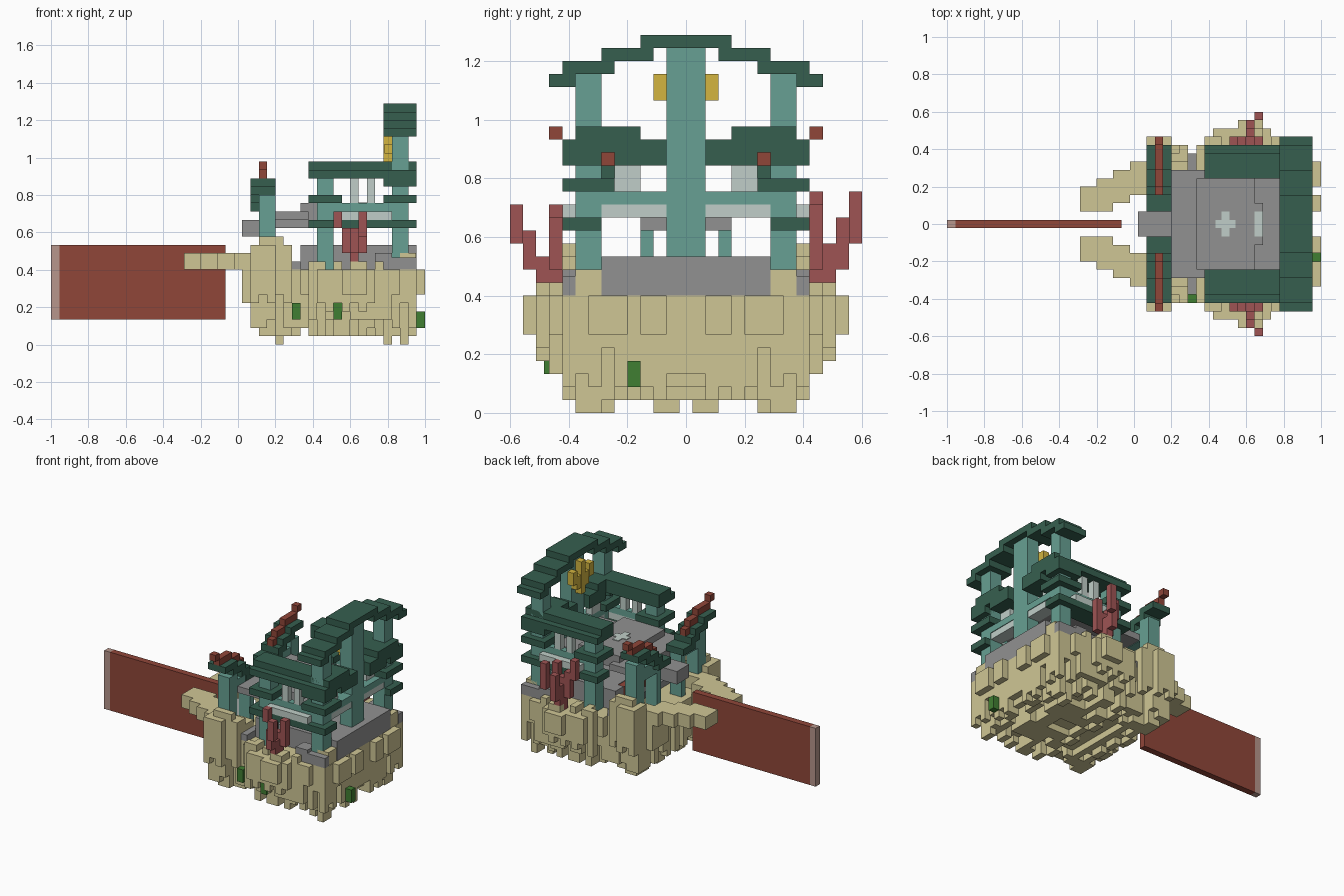
import bpy, bmesh, random
from mathutils import Vector

random.seed(7)
UNIT = 2 / 45          # edge of one building block

if "Cube" in bpy.data.objects:
    bpy.data.objects.remove(bpy.data.objects["Cube"], do_unlink=True)


def material(name, *rgb):
    """Flat colour given as 0-255 screen values, stored linear."""
    linear = [((c / 255 + 0.055) / 1.055) ** 2.4 for c in rgb] + [1]
    mat = bpy.data.materials.new(name)
    mat.use_nodes = True
    mat.diffuse_color = linear
    mat.node_tree.nodes["Principled BSDF"].inputs["Base Color"].default_value = linear
    return mat


sandstone = material("sandstone", 207, 198, 149)
dark_green = material("dark green", 54, 95, 79)
teal = material("teal", 103, 160, 147)
stone = material("grey stone", 145, 145, 145)
pale_stone = material("pale stone", 192, 206, 200)
red_wood = material("red wood", 144, 70, 57)
coral = material("coral pink", 159, 84, 84)
gold = material("gold", 211, 181, 64)
leaf = material("leaf green", 64, 126, 50)
pale_wood = material("pale wood", 183, 150, 140)


def to_object(bm, name, mat):
    mesh = bpy.data.meshes.new(name)
    bm.to_mesh(mesh)
    bm.free()
    mesh.materials.append(mat)
    obj = bpy.data.objects.new(name, mesh)
    bpy.context.collection.objects.link(obj)


def add_box(bm, x0, x1, row0, row1, z0, z1):
    """x and z are block edges, rows are inclusive block rows along y."""
    low = Vector((x0 - 22.5, row0 - 0.5, z0)) * UNIT
    high = Vector((x1 - 22.5, row1 + 0.5, z1)) * UNIT
    cube = bmesh.ops.create_cube(bm, size=1)["verts"]
    bmesh.ops.scale(bm, vec=high - low, verts=cube)
    bmesh.ops.translate(bm, vec=(low + high) / 2, verts=cube)


def part(name, mat, *boxes, mirror=False):
    bm = bmesh.new()
    for x0, x1, a, b, z0, z1 in boxes:
        add_box(bm, x0, x1, a, b, z0, z1)
        if mirror:
            add_box(bm, x0, x1, -b, -a, z0, z1)
    to_object(bm, name, mat)


def pair(name, mat, *boxes):
    part(name, mat, *boxes, mirror=True)


# Floating rock: ragged columns of different lengths below a flat top
HALF_WIDTHS = (7, 10, 10, 10, 9, 9, 8, 9, 10, 11, 11, 11, 12, 12, 12, 11, 10, 10, 10, 9, 9, 7)
LOWEST_BY_ROW = {12: 6, 11: 4, 10: 3}
LOWEST_BY_SLICE = {23: 5, 24: 2, 30: 2, 44: 6}
FEET = {(27, 1), (27, 2), (40, 6), (40, 7), (42, 7), (42, 8)}


def rock_cells():
    cells = set()
    lumps = {}
    for i, half in enumerate(HALF_WIDTHS, start=23):
        for j in range(half + 1):
            if (i == 23 and j < 4) or (i == 44 and j in (0, 1, 4)):
                continue
            edge = max(abs(i - 33.5) / 10.5, j / half)
            if edge < 0.5:
                drops = (1, 1, 1, 2)
            elif edge < 0.85:
                drops = (1, 1, 2, 3, 4)
            else:
                drops = (1, 2, 3, 5, 6)
            lump = (i, j // 2) if edge < 0.85 else (i, j)
            bottom = lumps.setdefault(lump, random.choice(drops))
            bottom = max(bottom, LOWEST_BY_ROW.get(j, 1), LOWEST_BY_SLICE.get(i, 1))
            if (i, j) in FEET:
                bottom = 0
            top = 9
            if edge > 0.8 and 30 < i < 42:
                top += random.choice((0, 0, 1))
            if 24 <= i <= 28 and 6 <= j <= 10:           # mounds beside the gate
                top = 11 + (j > 7) + (j == 9 and 25 <= i <= 27)
            cells.update((i, s * j, k) for k in range(bottom, top) for s in (-1, 1))
    return cells


def build_rock(cells):
    bm = bmesh.new()
    corners = {}

    def corner(p):
        if p not in corners:
            corners[p] = bm.verts.new(((p[0] - 22.5) * UNIT, (p[1] - 0.5) * UNIT, p[2] * UNIT))
        return corners[p]

    for cell in sorted(cells):
        for axis in range(3):
            for side in (0, 1):
                near = list(cell)
                near[axis] += 2 * side - 1
                if tuple(near) in cells:
                    continue
                quad = []
                for s, t in ((0, 0), (1, 0), (1, 1), (0, 1)):
                    p = list(cell)
                    p[axis] += side
                    p[(axis + 1) % 3] += s
                    p[(axis + 2) % 3] += t
                    quad.append(corner(tuple(p)))
                bm.faces.new(quad if side else quad[::-1])
    to_object(bm, "rock_island", sandstone)


rock = rock_cells()
build_rock(rock)
pair("rock_arm", sandstone,
     (16, 18, 2, 4, 9, 11), (18, 20, 2, 5, 9, 11), (20, 22, 3, 6, 9, 11), (22, 24, 4, 7, 9, 11))

# Plants growing from the rock face
for i, reach in ((29, 1), (34, 0.4)):
    face = min(j for x, j, k in rock if x == i and k == 4)
    part("side_plant", leaf, (i, i + 1, face - reach, face, 3, 5))
end = max(x for x, j, k in rock if j == -4 and k == 3)
part("back_plant", leaf, (end, end + 2, -4, -4, 2, 4))

# Long wooden plank
part("plank", red_wood, (1, 21, 0, 0, 3, 12))
part("plank_end", pale_wood, (0, 1, 0, 0, 3, 12))

# Stone floor, raised deck and its entrance tongue
part("floor", stone, (31, 44, -6, 6, 9, 12), (29, 30, -8, 8, 9, 10))
pair("floor_front_corner", stone, (30, 31, 5, 6, 9, 12))
part("floor_doorstep", red_wood, (30, 31, -4, 4, 9, 11.9))
pair("corner_boulder", stone, (40, 44, 9, 9, 9, 10.5), (39, 41, 8, 9, 9, 11))
pair("corner_ledge", sandstone, (42, 43.9, 7, 8, 9, 11))
part("deck", stone, (27, 40, -3, 3, 14, 15), (27, 31, -6, 6, 15, 16),
     (31, 41, -5, 5, 15, 16), (30, 37, -5, 5, 16, 17), (37, 38, -2, 2, 16, 17))
part("deck_tongue", stone, (23, 27, -1, 1, 13, 15))
part("deck_inlay", pale_stone, (33, 34, -1, 1, 17, 17.1), (32.3, 34.7, 0, 0, 17, 17.1))
part("back_inlay", pale_stone, (37, 38, -1, 1, 17, 17.1))

# Pillars
pair("back_corner_post", teal, (41, 43, 7, 8, 9, 26))
pair("front_corner_post", teal, (32, 34, 7, 8, 9, 20))
part("centre_column", teal, (41, 43, -1, 1, 11, 28))

# Low walls with pale balusters
pair("side_wall", pale_stone, (34, 41, 8, 9, 15, 16))
pair("side_rail", teal, (34, 41, 8, 8, 16, 17))
pair("back_wall", pale_stone, (41, 42.9, 2, 6, 15, 16))
pair("back_rail", teal, (41, 43, 2, 6, 16, 17))
pair("side_balusters", pale_stone, (36, 37, 8, 8, 17, 20), (38, 39, 8, 8, 17, 20))
pair("back_baluster", pale_stone, (41, 42, 4, 5, 17, 19))

# Dark green sills, post caps and eaves
pair("sill", dark_green, (31, 44, 7, 9, 14, 15))
pair("post_caps", dark_green, (31, 35, 6, 9, 17, 18), (40, 44, 6, 9, 17, 18))
pair("side_eaves", dark_green, (31, 40, 6, 9, 20, 21), (31, 40, 6, 8, 21, 22))
pair("corner_eaves", dark_green, (40, 44, 4, 9, 20, 21), (40, 44, 4, 8, 21, 22),
     (40, 44, 7, 9, 19, 20))
pair("back_beam", dark_green, (40, 44, 2, 5, 19, 21))

# Arch over the back
part("arch_top", dark_green, (40, 44, -3, 3, 28, 29))
pair("arch_steps", dark_green,
     (40, 44, 3, 6, 27, 28), (40, 44, 6, 9, 26, 27), (40, 44, 9, 10, 25, 26))

# Gold emblem on the column
part("emblem_stem", gold, (40, 41, 0, 0, 22, 27), (40.1, 41, -1, 1, 23, 25))
pair("emblem_prong", gold, (40, 41, 2, 2, 24, 26))

# Split gate: stepped roofs rising outwards
pair("gate_post", teal, (25, 27, 7, 8, 9, 18), (25, 27, 3, 3, 9, 16), (25, 26.9, 4, 6, 15, 17))
pair("gate_roof", dark_green, (24, 27, 2, 4, 16, 17), (24, 27, 4, 5, 17, 18),
     (24, 27, 5, 7, 18, 19), (24, 27, 7, 9, 19, 20))
pair("gate_ridge", red_wood, (25, 26, 4, 4, 18, 19), (25, 26, 5, 6, 19, 20),
     (25, 26, 7, 9, 20, 21), (25, 26, 10, 10, 21, 22))

# Branching coral, standing one block higher on the far side
for side, lift in ((-1, 0), (1, 1)):
    for x, row, z0, z1 in ((36, 11, 10, 12), (36, 12, 11, 14), (37, 13, 13, 16),
                           (35, 10, 11, 14), (36, 10, 9, 13), (34, 10, 14, 16), (37, 10, 11, 15)):
        part("coral_branch", coral, (x, x + 1, side * row, side * row, z0, z1 + lift))
